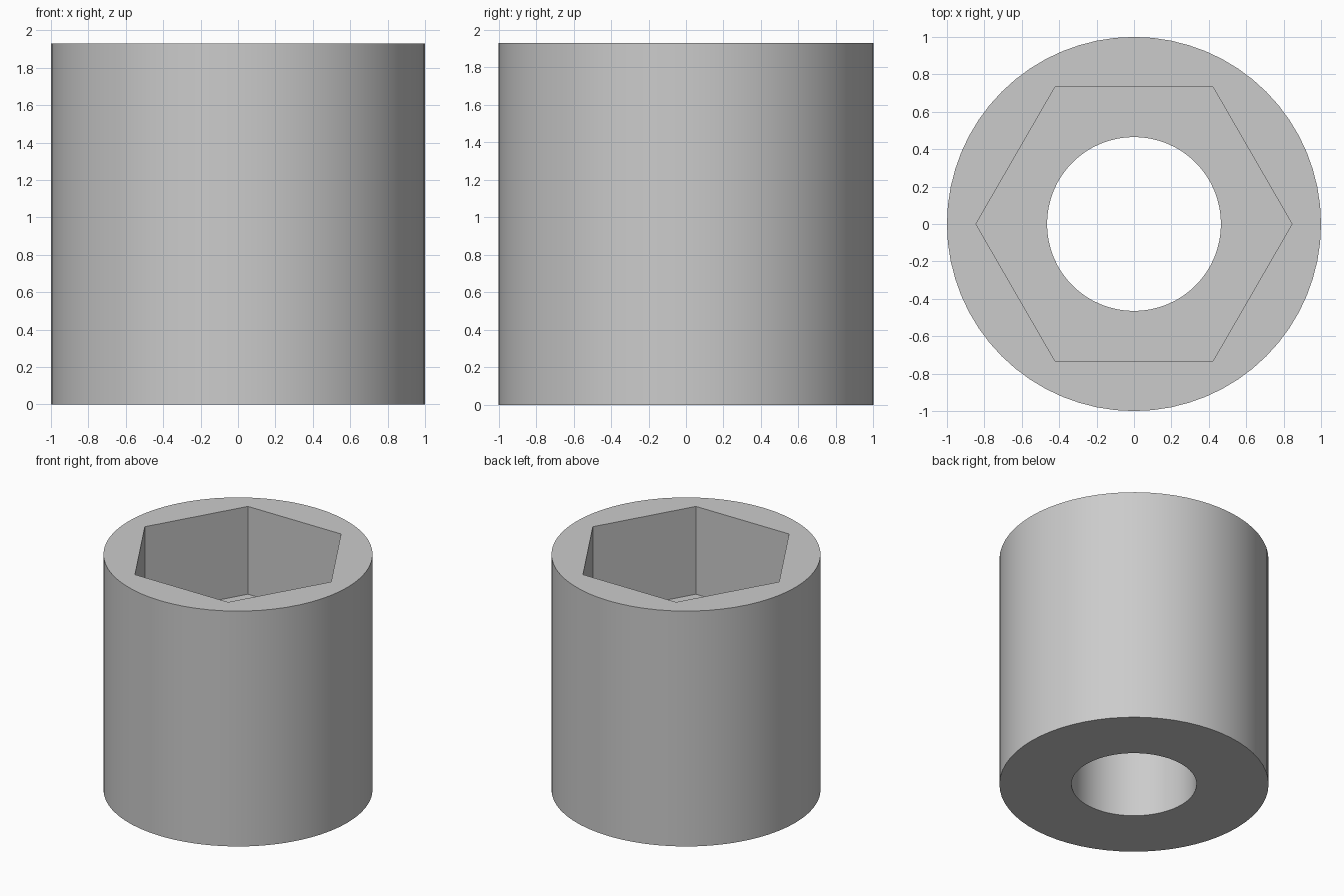
import bpy
import math

default_cube = bpy.data.objects.get("Cube")
if default_cube:
    bpy.data.objects.remove(default_cube, do_unlink=True)

HEIGHT = 1.93
POCKET_FLOOR = 1.21
MARGIN = 0.2

# Single grey material
grey = bpy.data.materials.new("plain grey")
grey.use_nodes = True
colour = (0.6, 0.6, 0.6, 1)
grey.diffuse_color = colour
grey.node_tree.nodes["Principled BSDF"].inputs["Base Color"].default_value = colour


def prism(name, sides, radius, bottom, top, turn=0):
    """Upright prism between two heights."""
    bpy.ops.mesh.primitive_cylinder_add(
        vertices=sides, radius=radius, depth=top - bottom,
        location=(0, 0, (bottom + top) / 2), rotation=(0, 0, turn))
    obj = bpy.context.object
    obj.name = name
    bpy.ops.object.transform_apply(location=True, rotation=True, scale=True)
    obj.data.materials.append(grey)
    return obj


def cut(body, cutter):
    """Subtract the cutter from the body, then discard it."""
    bpy.ops.object.select_all(action="DESELECT")
    body.select_set(True)
    bpy.context.view_layer.objects.active = body
    mod = body.modifiers.new("cut", "BOOLEAN")
    mod.operation = "DIFFERENCE"
    mod.solver = "EXACT"
    mod.object = cutter
    bpy.ops.object.modifier_apply(modifier=mod.name)
    bpy.data.objects.remove(cutter, do_unlink=True)


# Round sleeve
sleeve = prism("socket_sleeve", 64, 1.0, 0, HEIGHT)

# Hexagonal pocket in the top, corners on the x axis
cut(sleeve, prism("hex_pocket", 6, 0.845, POCKET_FLOOR, HEIGHT + MARGIN,
                  math.radians(30)))

# Round bore through the floor
cut(sleeve, prism("round_bore", 64, 0.465, -MARGIN, HEIGHT + MARGIN))

# Smooth round walls, crisp rims and hexagon corners
bpy.ops.object.shade_smooth_by_angle(angle=math.radians(30))
